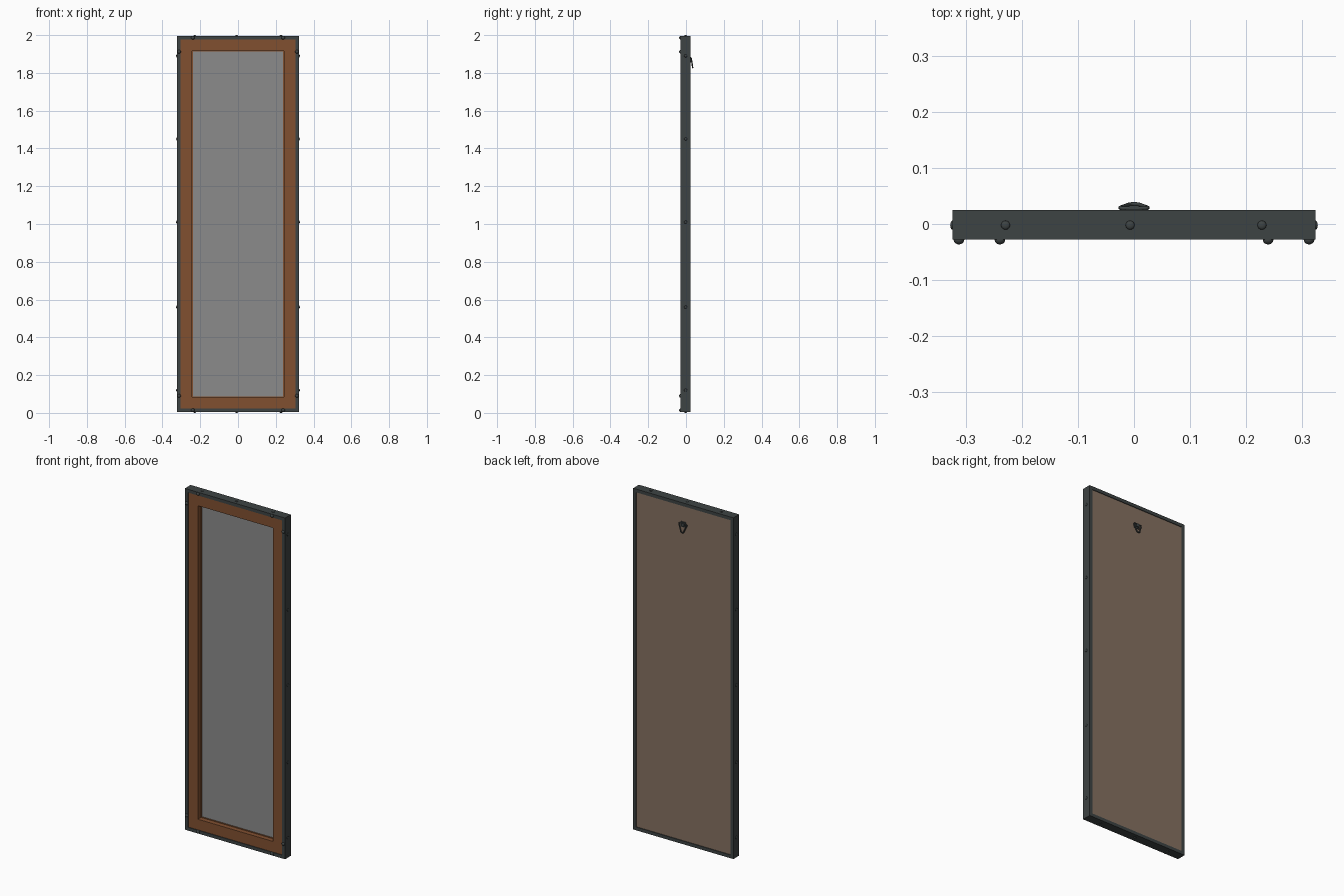
import bpy, bmesh, math
from mathutils import Vector, Matrix

if "Cube" in bpy.data.objects:
    bpy.data.objects.remove(bpy.data.objects["Cube"])

def mat(name, c):
    m = bpy.data.materials.new(name)
    m.diffuse_color = (*c, 1)
    m.use_nodes = True
    m.node_tree.nodes["Principled BSDF"].inputs["Base Color"].default_value = m.diffuse_color
    return m

METAL = mat("dark metal", (0.048, 0.057, 0.057))
WOOD = mat("brown wood", (0.22, 0.08, 0.03))
GLASS = mat("mirror grey", (0.26, 0.26, 0.26))
BACK = mat("dull brown board", (0.235, 0.165, 0.12))

W, Z0, Z1 = 0.3235, 0.004, 1.996   # outer half width, bottom and top of the frame

def finish(name, bm, material, smooth=False):
    bmesh.ops.recalc_face_normals(bm, faces=bm.faces)
    me = bpy.data.meshes.new(name)
    bm.to_mesh(me)
    bm.free()
    me.materials.append(material)
    ob = bpy.data.objects.new(name, me)
    bpy.context.collection.objects.link(ob)
    if smooth:
        for p in me.polygons:
            p.use_smooth = True
    return ob

def ring(name, profile, material):
    """Mitred rectangular frame; profile points are (inset, y)."""
    bm = bmesh.new()
    loops = []
    for sx, top in ((-1, 0), (1, 0), (1, 1), (-1, 1)):
        loops.append([bm.verts.new((sx * (W - d), y, Z1 - d if top else Z0 + d)) for d, y in profile])
    n = len(profile)
    for i in range(4):
        a, b = loops[i], loops[(i + 1) % 4]
        for j in range(n):
            k = (j + 1) % n
            bm.faces.new((a[j], b[j], b[k], a[k]))
    return finish(name, bm, material)

def box(name, lo, hi, material):
    bm = bmesh.new()
    lo, hi = Vector(lo), Vector(hi)
    bmesh.ops.create_cube(bm, size=1, matrix=Matrix.Translation((lo + hi) / 2) @ Matrix.Diagonal((*(hi - lo), 1)))
    return finish(name, bm, material)

def rivet(name, pos, normal, r, h):
    bm = bmesh.new()
    rot = Vector((0, 0, 1)).rotation_difference(Vector(normal)).to_matrix().to_4x4()
    bmesh.ops.create_uvsphere(bm, u_segments=16, v_segments=8, radius=1,
                              matrix=Matrix.Translation(pos) @ rot @ Matrix.Diagonal((r, r, h, 1)))
    return finish(name, bm, METAL, True)

# metal edge channel
ring("metal_frame", [(0, -0.028), (0.019, -0.028), (0.019, 0.025), (0, 0.025)], METAL)
# wooden frame with a small stepped lip next to the mirror
ring("wood_frame", [(0.015, -0.024), (0.081, -0.024), (0.081, 0.004),
                    (0.084, 0.004), (0.084, 0.016), (0.015, 0.016)], WOOD)
# mirror and backing board
box("mirror_glass", (-0.25, 0.010, 0.075), (0.25, 0.014, 1.925), GLASS)
box("back_board", (-0.31, 0.015, 0.018), (0.31, 0.021, 1.982), BACK)

# rivets on the sides, top, bottom and front corners
for s in (-1, 1):
    for z in (0.12, 0.56, 1.01, 1.45, 1.89):
        rivet("side_rivet", (s * W, -0.002, z), (s, 0, 0), 0.008, 0.004)
for z, s in ((Z0, -1), (Z1, 1)):
    for x in (-0.229, -0.007, 0.228):
        rivet("end_rivet", (x, -0.002, z), (0, 0, s), 0.008, 0.004)
for s in (-1, 1):
    for z in (0.09, 1.912):
        rivet("front_side_rivet", (s * 0.312, -0.028, z), (0, -1, 0), 0.0095, 0.0085)
    for z in (0.014, 1.986):
        rivet("front_end_rivet", (s * 0.239, -0.028, z), (0, -1, 0), 0.0095, 0.0085)

# hanger: base plate, strap and tilted triangular ring
box("hanger_plate", (-0.016, 0.020, 1.855), (0.016, 0.0265, 1.885), METAL)
box("hanger_strap", (-0.009, 0.024, 1.862), (0.009, 0.033, 1.880), METAL)
cu = bpy.data.curves.new("hanger_ring", 'CURVE')
cu.dimensions = '3D'
cu.bevel_depth = 0.0035
cu.bevel_resolution = 2
sp = cu.splines.new('POLY')
half = [(0.020, 1.877), (0.024, 1.874), (0.0245, 1.869), (0.009, 1.831), (0.005, 1.827)]
pts = half + [(-x, z) for x, z in reversed(half)]
sp.points.add(len(pts) - 1)
for p, (x, z) in zip(sp.points, pts):
    p.co = (x, 0.028 + (1.877 - z) * 0.15, z, 1)
sp.use_cyclic_u = True
cu.materials.append(METAL)
bpy.context.collection.objects.link(bpy.data.objects.new("hanger_ring", cu))
